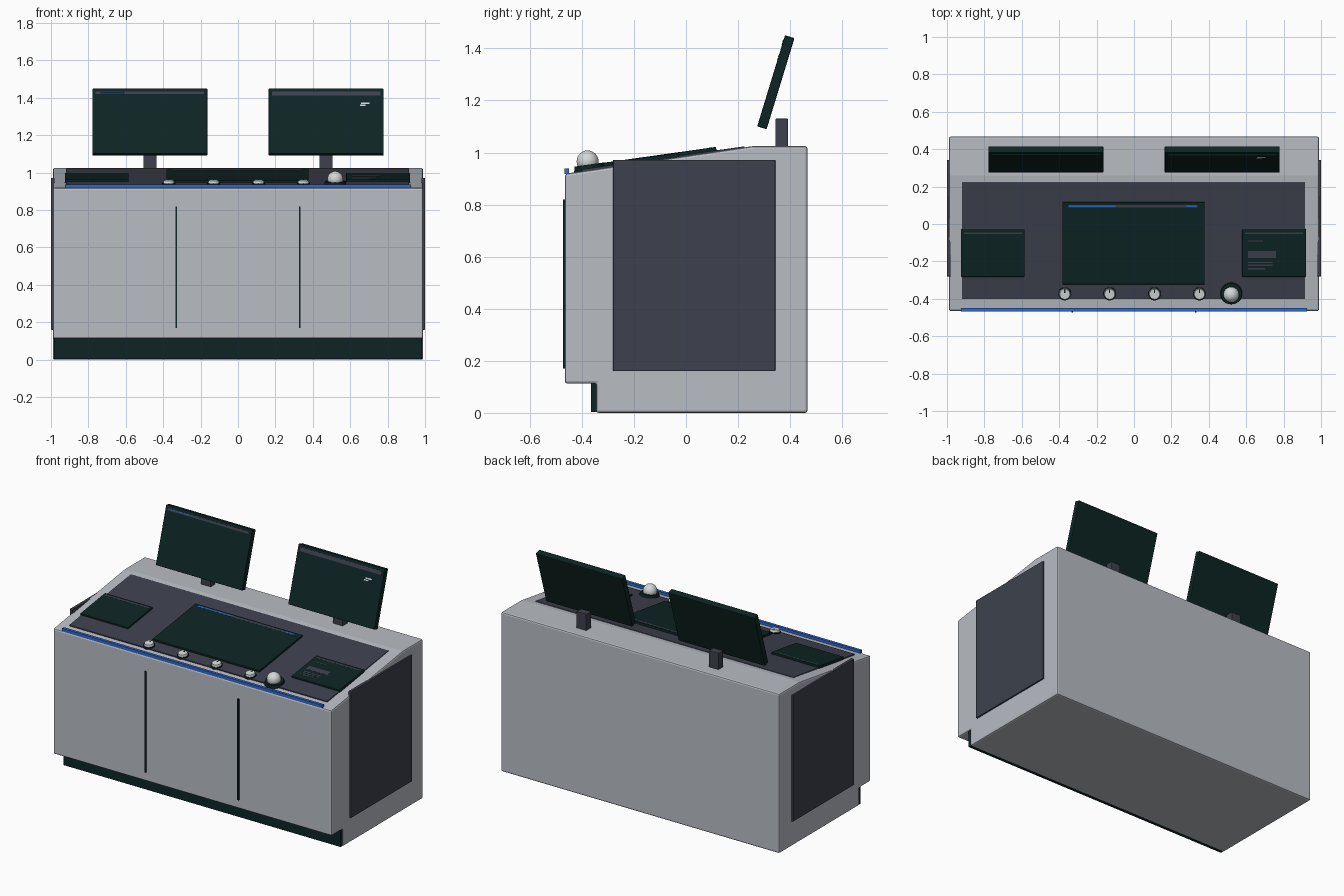
import bpy, bmesh, math
from mathutils import Matrix, Vector

if "Cube" in bpy.data.objects:
    bpy.data.objects.remove(bpy.data.objects["Cube"])

def mat(name, r, g, b):
    m = bpy.data.materials.new(name)
    m.diffuse_color = (r, g, b, 1)
    m.use_nodes = True
    m.node_tree.nodes["Principled BSDF"].inputs["Base Color"].default_value = m.diffuse_color
    return m

GREY = mat("light grey", 0.48, 0.51, 0.55)
SLATE = mat("slate", 0.047, 0.053, 0.074)
DARK = mat("dark screen", 0.004, 0.018, 0.017)
BLUE = mat("blue", 0.03, 0.14, 0.60)
PALE = mat("pale grey", 0.66, 0.69, 0.70)

ANG = math.atan2(0.10, 0.71)              # slope of the desk top
def top_z(y):
    return 0.92 + (y + 0.455) * 0.10 / 0.71

def finish(name, bm, material, bevel=0.0, smooth=False):
    bmesh.ops.recalc_face_normals(bm, faces=bm.faces[:])
    me = bpy.data.meshes.new(name)
    bm.to_mesh(me)
    bm.free()
    me.materials.append(material)
    ob = bpy.data.objects.new(name, me)
    bpy.context.collection.objects.link(ob)
    if bevel:
        b = ob.modifiers.new("bevel", "BEVEL")
        b.width, b.segments = bevel, 2
    if smooth:
        bpy.ops.object.select_all(action='DESELECT')
        ob.select_set(True)
        bpy.context.view_layer.objects.active = ob
        bpy.ops.object.shade_smooth_by_angle(angle=math.radians(40))
    return ob

def box(name, frame, centre, size, material, bevel=0.0):
    bm = bmesh.new()
    bmesh.ops.create_cube(bm, size=1)
    bm.transform(frame @ Matrix.Translation(centre) @ Matrix.Diagonal((*size, 1)))
    return finish(name, bm, material, bevel)

def span(name, x, y, z, material, bevel=0.0):
    c = [(a + b) / 2 for a, b in (x, y, z)]
    s = [b - a for a, b in (x, y, z)]
    return box(name, Matrix(), c, s, material, bevel)

def desk_plate(name, x, y, low, high, material, bevel=0.0):
    """Plate lying on the sloped top; x and y as seen from above."""
    yc = (y[0] + y[1]) / 2
    fr = Matrix.Translation((sum(x) / 2, yc, top_z(yc))) @ Matrix.Rotation(ANG, 4, 'X')
    return box(name, fr, (0, 0, (low + high) / 2),
               (x[1] - x[0], (y[1] - y[0]) / math.cos(ANG), high - low), material, bevel)

def desk_disc(name, x, y, r1, r2, low, high, material):
    fr = Matrix.Translation((x, y, top_z(y))) @ Matrix.Rotation(ANG, 4, 'X')
    bm = bmesh.new()
    bmesh.ops.create_cone(bm, cap_ends=True, segments=32, radius1=r1, radius2=r2, depth=high - low,
                          matrix=fr @ Matrix.Translation((0, 0, (low + high) / 2)))
    return finish(name, bm, material, smooth=True)

# cabinet: side profile extruded across the width
profile = [(-0.345, 0), (0.467, 0), (0.467, 1.025), (0.26, 1.025),
           (-0.465, top_z(-0.465)), (-0.465, 0.112), (-0.345, 0.112)]
bm = bmesh.new()
face = bm.faces.new([bm.verts.new((-0.99, y, z)) for y, z in profile])
ext = bmesh.ops.extrude_face_region(bm, geom=[face])
bmesh.ops.translate(bm, vec=(1.98, 0, 0),
                    verts=[v for v in ext["geom"] if isinstance(v, bmesh.types.BMVert)])
finish("cabinet", bm, GREY, 0.01)

# plinth, door seams, side panels, front light strip
span("plinth", (-0.985, 0.985), (-0.365, -0.335), (0.003, 0.113), DARK)
for s, side in ((-1, "left"), (1, "right")):
    span(side + "_door_seam", (s * 0.33 - 0.005, s * 0.33 + 0.005), (-0.472, -0.46), (0.17, 0.82), DARK)
    xs = sorted((s * 0.98, s * 1.0))
    span(side + "_side_panel", xs, (-0.28, 0.343), (0.16, 0.972), SLATE, 0.003)
span("light_strip", (-0.925, 0.925), (-0.467, -0.449), (0.918, 0.938), BLUE)

# control deck with its three inset screens
desk_plate("control_deck", (-0.92, 0.915), (-0.40, 0.225), -0.01, 0.008, SLATE, 0.002)
desk_plate("centre_screen", (-0.383, 0.378), (-0.32, 0.118), 0.0, 0.021, DARK, 0.003)
desk_plate("left_screen", (-0.925, -0.585), (-0.28, -0.027), 0.0, 0.019, DARK, 0.003)
desk_plate("right_screen", (0.578, 0.92), (-0.28, -0.027), 0.0, 0.019, DARK, 0.003)

# thin graphics on the deck screens
desk_plate("centre_header", (-0.35, 0.34), (0.091, 0.105), 0.019, 0.0215, SLATE)
for i, x in enumerate(((-0.35, -0.10), (0.28, 0.335))):
    desk_plate(f"centre_header_mark_{i}", x, (0.093, 0.103), 0.020, 0.0222, BLUE)
for side, x in (("left", -0.755), ("right", 0.749)):
    desk_plate(side + "_header", (x - 0.155, x + 0.155), (-0.052, -0.042), 0.017, 0.0196, SLATE)
for i, (x1, ya, yb) in enumerate(((0.69, -0.092, -0.086), (0.76, -0.178, -0.142), (0.74, -0.207, -0.2),
                                  (0.74, -0.222, -0.215), (0.70, -0.24, -0.233))):
    desk_plate(f"right_text_row_{i}", (0.61, x1), (ya, yb), 0.017, 0.0196, SLATE)

# knobs on dark collars
for i in range(4):
    x = -0.37 + 0.24 * i
    desk_disc(f"knob_collar_{i}", x, -0.372, 0.035, 0.035, 0.0, 0.014, DARK)
    desk_disc(f"knob_{i}", x, -0.372, 0.031, 0.027, 0.010, 0.028, PALE)
    desk_plate(f"knob_pointer_{i}", (x - 0.003, x + 0.003), (-0.366, -0.346), 0.026, 0.029, DARK)

# trackball in its ring
desk_disc("trackball_ring", 0.52, -0.37, 0.06, 0.056, 0.0, 0.022, DARK)
bm = bmesh.new()
bmesh.ops.create_uvsphere(bm, u_segments=32, v_segments=16, radius=0.042,
                          matrix=Matrix.Translation((0.52, -0.378, 0.966)))
finish("trackball", bm, PALE, smooth=True)

# two tilted monitors on short posts
for s, side in ((-1, "left"), (1, "right")):
    fr = Matrix.Translation((s * 0.471, 0.345, 1.27)) @ Matrix.Rotation(math.radians(-17), 4, 'X')
    box(side + "_monitor", fr, (0, 0, 0), (0.614, 0.038, 0.366), DARK, 0.004)
    h = 0.014 if s < 0 else 0.024
    box(side + "_monitor_header", fr, (0, -0.019, 0.166 - h / 2), (0.58, 0.003, h), SLATE)
    span(side + "_monitor_post", (s * 0.47 - 0.035, s * 0.47 + 0.035), (0.343, 0.392), (1.0, 1.13), SLATE, 0.003)
    if s < 0:
        box("left_monitor_mark", fr, (-0.2, -0.02, 0.16), (0.13, 0.003, 0.004), BLUE)
    else:
        for i, (x, z, w) in enumerate(((0.21, 0.1, 0.045), (0.195, 0.088, 0.03))):
            box(f"right_monitor_mark_{i}", fr, (x, -0.019, z), (w, 0.003, 0.008), PALE)
